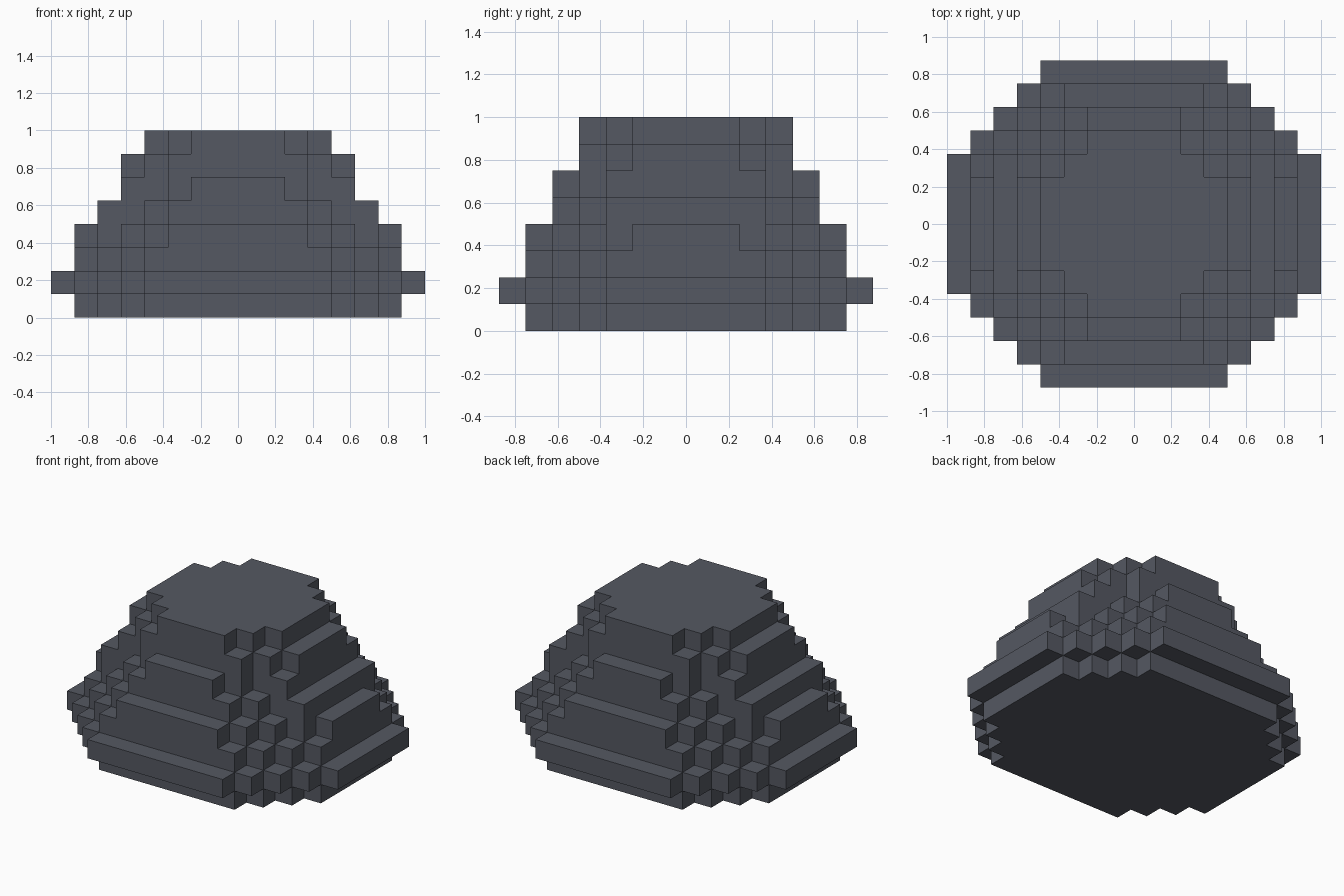
import bpy
import bmesh

cube = bpy.data.objects.get("Cube")
if cube:
    bpy.data.objects.remove(cube, do_unlink=True)

U = 0.125  # block size

# Each layer, bottom to top: overlapping boxes as (half x, half y) in blocks
LAYERS = [
    [(7, 3), (6, 4), (5, 5), (4, 6)],
    [(8, 3), (7, 4), (6, 5), (5, 6), (4, 7)],
    [(7, 3), (6, 4), (5, 5), (4, 6)],
    [(7, 2), (6, 3), (5, 4), (4, 5), (3, 6)],
    [(6, 3), (4, 4), (3, 5)],
    [(5, 3), (3, 4), (2, 5)],
    [(5, 2), (4, 3), (3, 4)],
    [(4, 2), (3, 3), (2, 4)],
]

# Occupied blocks
cells = set()
for k, boxes in enumerate(LAYERS):
    for hx, hy in boxes:
        cells.update((i, j, k) for i in range(-hx, hx) for j in range(-hy, hy))

# Skin: one quad wherever a block meets open air
bm = bmesh.new()
verts = {}


def vert(p):
    if p not in verts:
        verts[p] = bm.verts.new([c * U for c in p])
    return verts[p]


for cell in cells:
    for axis in range(3):
        for side in (0, 1):
            near = list(cell)
            near[axis] += 2 * side - 1
            if tuple(near) in cells:
                continue
            a, b = (axis + 1) % 3, (axis + 2) % 3
            ring = []
            for da, db in ((0, 0), (1, 0), (1, 1), (0, 1)):
                p = list(cell)
                p[axis] += side
                p[a] += da
                p[b] += db
                ring.append(vert(tuple(p)))
            bm.faces.new(ring if side else ring[::-1])

# Merge flat areas into broad faces
bmesh.ops.dissolve_limit(bm, angle_limit=0.01, verts=bm.verts[:], edges=bm.edges[:])
mesh = bpy.data.meshes.new("stepped_boulder")
bm.to_mesh(mesh)
bm.free()

# Slate grey stone
stone = bpy.data.materials.new("slate_grey")
stone.use_nodes = True
colour = (0.09, 0.098, 0.122, 1.0)
stone.diffuse_color = colour
bsdf = stone.node_tree.nodes["Principled BSDF"]
bsdf.inputs["Base Color"].default_value = colour
bsdf.inputs["Roughness"].default_value = 0.9
mesh.materials.append(stone)

boulder = bpy.data.objects.new("stepped_boulder", mesh)
bpy.context.collection.objects.link(boulder)
